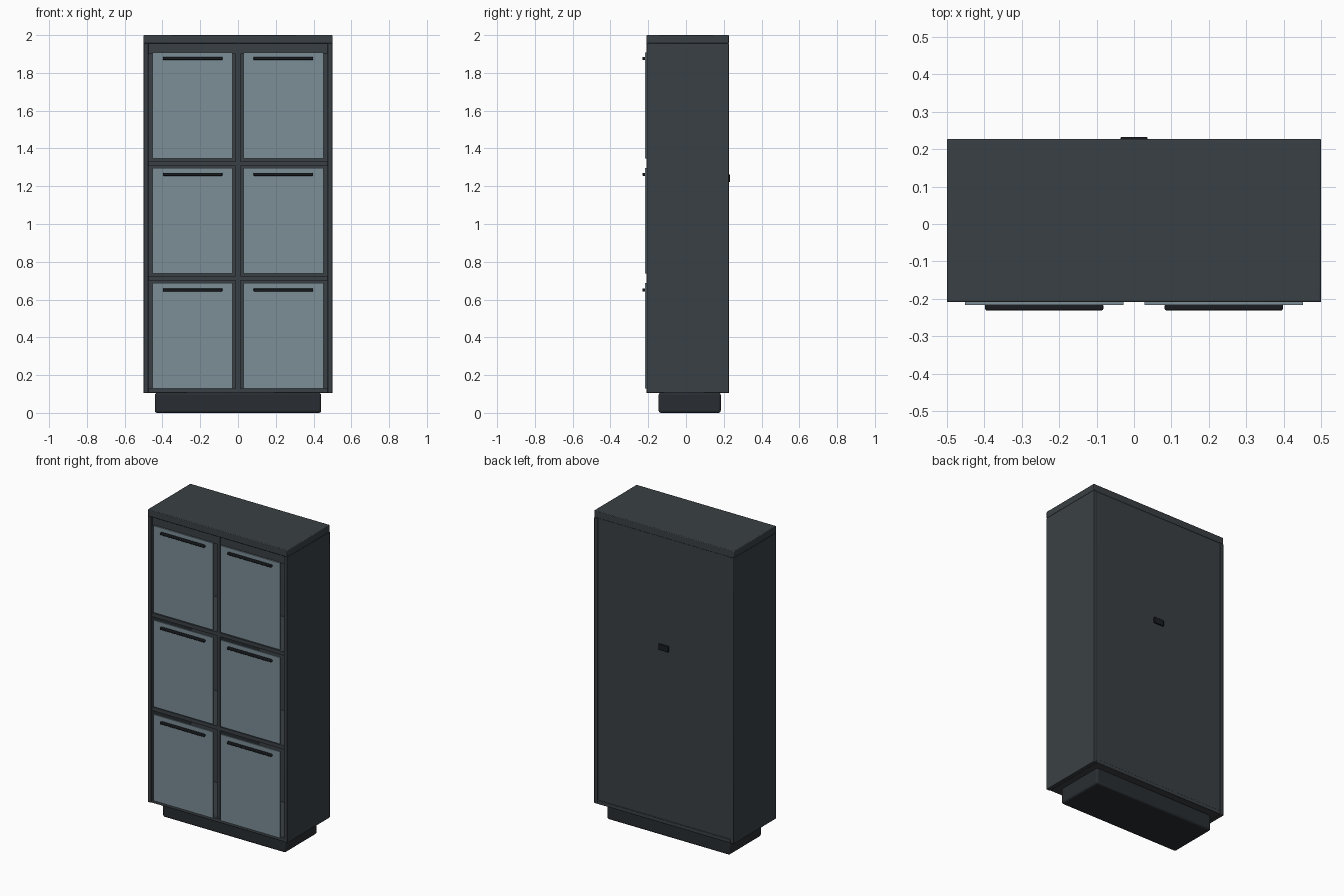
import bpy, bmesh
from mathutils import Matrix

if "Cube" in bpy.data.objects:
    bpy.data.objects.remove(bpy.data.objects["Cube"])


def material(name, rgb):
    m = bpy.data.materials.new(name)
    m.diffuse_color = (*rgb, 1)
    m.use_nodes = True
    m.node_tree.nodes["Principled BSDF"].inputs["Base Color"].default_value = m.diffuse_color
    return m


BODY = material("charcoal", (0.042, 0.051, 0.058))
BASE = material("dark_base", (0.022, 0.027, 0.032))
FRAME = material("light_metal", (0.36, 0.40, 0.43))
PANE = material("blue_grey_pane", (0.20, 0.27, 0.31))
BLACK = material("black", (0.010, 0.012, 0.015))


def finish(name, bm, mat, bevel, segments, thickness=0):
    me = bpy.data.meshes.new(name)
    bm.to_mesh(me)
    bm.free()
    me.materials.append(mat)
    ob = bpy.data.objects.new(name, me)
    bpy.context.collection.objects.link(ob)
    if thickness:
        mod = ob.modifiers.new("thickness", 'SOLIDIFY')
        mod.thickness = thickness
        mod.offset = 0
    if bevel:
        mod = ob.modifiers.new("bevel", 'BEVEL')
        mod.width = bevel
        mod.segments = segments
    bpy.context.view_layer.objects.active = ob
    ob.select_set(True)
    bpy.ops.object.shade_smooth_by_angle(angle=0.6)
    ob.select_set(False)
    return ob


def box(name, x, y, z, mat, bevel=0.003, segments=2):
    """Box from (min, max) pairs on each axis."""
    size = [b - a for a, b in (x, y, z)]
    mid = [(a + b) / 2 for a, b in (x, y, z)]
    bm = bmesh.new()
    bmesh.ops.create_cube(bm, size=1, matrix=Matrix.Translation(mid) @ Matrix.Diagonal((*size, 1)))
    return finish(name, bm, mat, bevel, segments)


def frame(name, x, z, y, width, mat):
    """Rectangular door frame: an inset quad given thickness."""
    bm = bmesh.new()
    vs = [bm.verts.new((px, sum(y) / 2, pz))
          for px, pz in ((x[0], z[0]), (x[1], z[0]), (x[1], z[1]), (x[0], z[1]))]
    face = bm.faces.new(vs)
    bmesh.ops.inset_region(bm, faces=[face], thickness=width)
    bmesh.ops.delete(bm, geom=[face], context='FACES_ONLY')
    return finish(name, bm, mat, 0.004, 3, y[1] - y[0])


FRONT, BACK = -0.209, 0.227

# Carcass: plinth, top, bottom, sides, back
box("plinth", (-0.44, 0.44), (-0.145, 0.184), (0, 0.107), BASE, 0.012, 3)
box("top_panel", (-0.5, 0.5), (FRONT, BACK), (1.955, 2.0), BODY, 0.004)
box("bottom_panel", (-0.476, 0.476), (FRONT + 0.004, BACK), (0.105, 0.13), BODY)
for side, s in (("left", -1), ("right", 1)):
    box(side + "_side_panel", tuple(sorted((s * 0.475, s * 0.5))), (FRONT, BACK), (0.105, 1.957), BODY)
box("back_panel", (-0.476, 0.476), (0.20, BACK - 0.003), (0.129, 1.956), BODY, 0)

# Inner divider, shelves and top rail
box("centre_divider", (-0.012, 0.012), (-0.2, 0.2), (0.13, 1.955), BODY, 0)
for i, z in enumerate((0.712, 1.32)):
    box(f"shelf_{i + 1}", (-0.475, 0.475), (-0.2, 0.2), (z - 0.012, z + 0.012), BODY, 0)
box("top_rail", (-0.475, 0.475), (-0.198, -0.17), (1.90, 1.956), BODY, 0)

# Six doors, each with frame, pane and bar handle
rows = ((0.111, 0.704, 0.651), (0.720, 1.314, 1.263), (1.330, 1.926, 1.876))
for r, (z0, z1, hz) in enumerate(rows):
    for side, cx in (("left", -0.24), ("right", 0.24)):
        tag = f"{side}_{r + 1}"
        frame("door_frame_" + tag, (cx - 0.229, cx + 0.229), (z0, z1), (-0.223, -0.208), 0.020, FRAME)
        box("door_pane_" + tag, (cx - 0.212, cx + 0.212), (-0.217, -0.207), (z0 + 0.017, z1 - 0.017), PANE, 0)
        box("door_handle_" + tag, (cx - 0.158, cx + 0.158), (-0.231, -0.214), (hz - 0.008, hz + 0.008), BLACK, 0.004)

# Small plate on the back
box("back_plate", (-0.036, 0.036), (0.22, 0.233), (1.223, 1.262), BLACK, 0.003)
